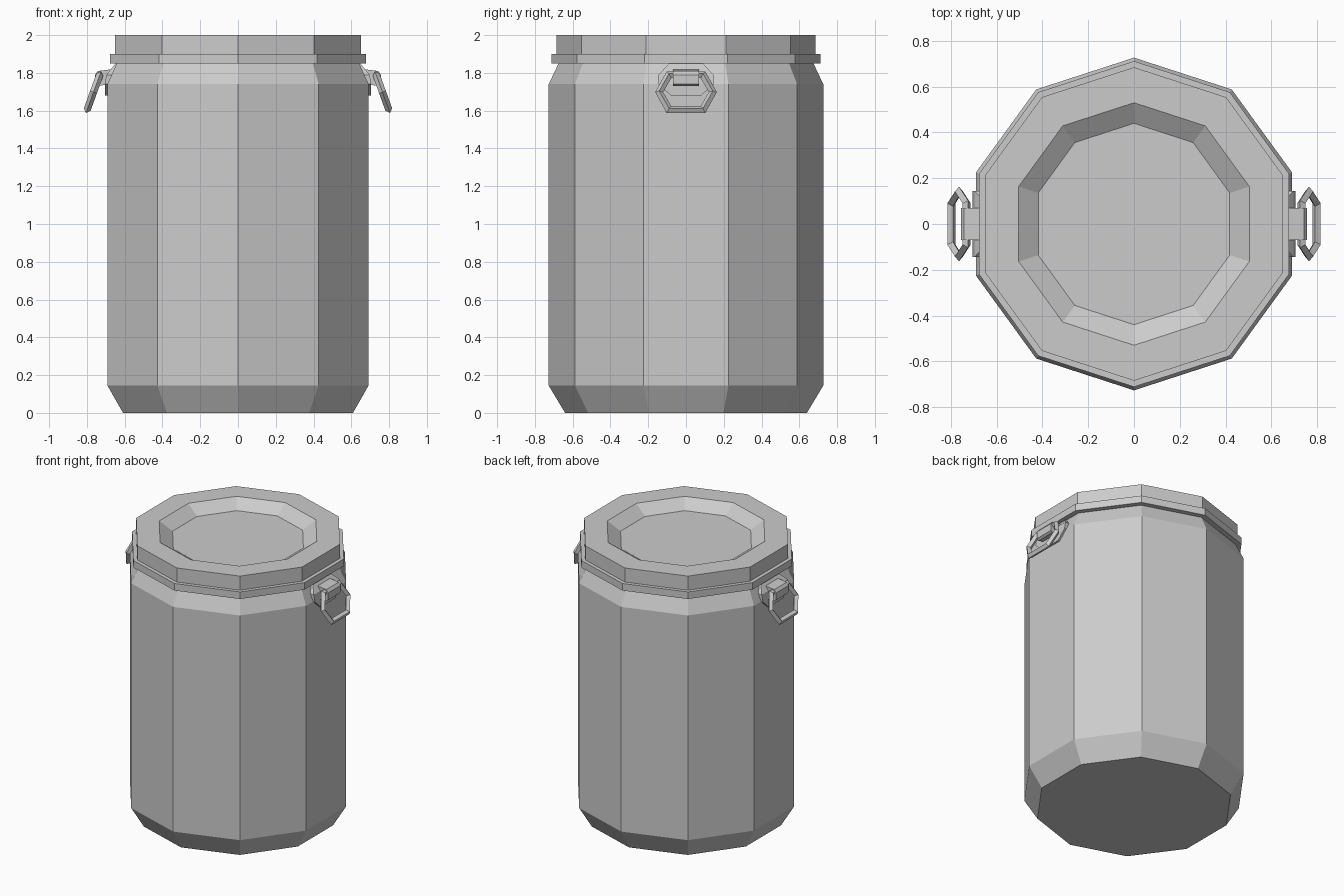
import bpy, bmesh, math
from mathutils import Vector

if "Cube" in bpy.data.objects:
    bpy.data.objects.remove(bpy.data.objects["Cube"])

SIDES = 10


def finish(name, bm):
    bmesh.ops.recalc_face_normals(bm, faces=bm.faces)
    me = bpy.data.meshes.new(name)
    bm.to_mesh(me)
    bm.free()
    ob = bpy.data.objects.new(name, me)
    bpy.context.collection.objects.link(ob)
    return ob


def skin(name, loops, closed=False):
    """Join matching point loops into a solid; cap the ends unless closed."""
    bm = bmesh.new()
    rows = [[bm.verts.new(p) for p in loop] for loop in loops]
    pairs = list(zip(rows, rows[1:])) + ([(rows[-1], rows[0])] if closed else [])
    for a, b in pairs:
        n = len(a)
        for i in range(n):
            bm.faces.new((a[i], a[(i + 1) % n], b[(i + 1) % n], b[i]))
    if not closed:
        bm.faces.new(rows[0][::-1])
        bm.faces.new(rows[-1])
    return finish(name, bm)


def turned(name, profile):
    """Ten-sided turned solid from (radius, z) pairs, corners on the y axis."""
    def ring(r, z):
        angles = [math.pi / 2 + math.tau * k / SIDES for k in range(SIDES)]
        return [(r * math.cos(a), r * math.sin(a), z) for a in angles]
    return skin(name, [ring(r, z) for r, z in profile])


# Barrel, clamp band and recessed lid
turned("barrel_body", [(0.64, 0), (0.727, 0.145), (0.727, 1.74), (0.67, 1.86)])
turned("clamp_band", [(0.712, 1.85), (0.712, 1.90)])
turned("lid", [(0.685, 1.89), (0.685, 2.0), (0.53, 2.0), (0.44, 1.94)])

for side, s in (("right", 1), ("left", -1)):
    # Mounting plate following the shoulder: (z, inner x, outer x, half width)
    rows = [(1.68, 0.68, 0.705, 0.08), (1.74, 0.68, 0.705, 0.145),
            (1.79, 0.65, 0.697, 0.145), (1.85, 0.63, 0.648, 0.09)]
    skin(side + "_handle_plate",
         [[(s * a, -w, z), (s * b, -w, z), (s * b, w, z), (s * a, w, z)]
          for z, a, b, w in rows])

    # Hook that holds the ring
    hook = [(0.66, 1.82), (0.70, 1.815), (0.742, 1.81), (0.757, 1.79),
            (0.757, 1.74), (0.742, 1.73), (0.69, 1.74)]
    skin(side + "_handle_hook",
         [[(s * x, y, z) for x, z in hook] for y in (-0.07, 0.07)])

    # Tilted six-sided ring with a diamond cross-section
    centre = Vector((0.765, 0, 1.698))
    up = Vector((-0.34, 0, 0.94)).normalized()
    across = Vector((0, 1, 0))
    normal = up.cross(across)
    corners = [(0.142, 0), (0.09, 0.098), (-0.09, 0.098),
               (-0.142, 0), (-0.09, -0.098), (0.09, -0.098)]
    loops = []
    for y, v in corners:
        mid = centre + across * y + up * v
        out = across * (0.021 if y > 0 else -0.021) * (1 if v == 0 else 0.6)
        out += up * (0.019 if v > 0 else -0.019 if v < 0 else 0)
        pts = [mid + out, mid + normal * 0.019, mid - out, mid - normal * 0.019]
        loops.append([(s * p.x, p.y, p.z) for p in pts])
    skin(side + "_handle_ring", loops, closed=True)
